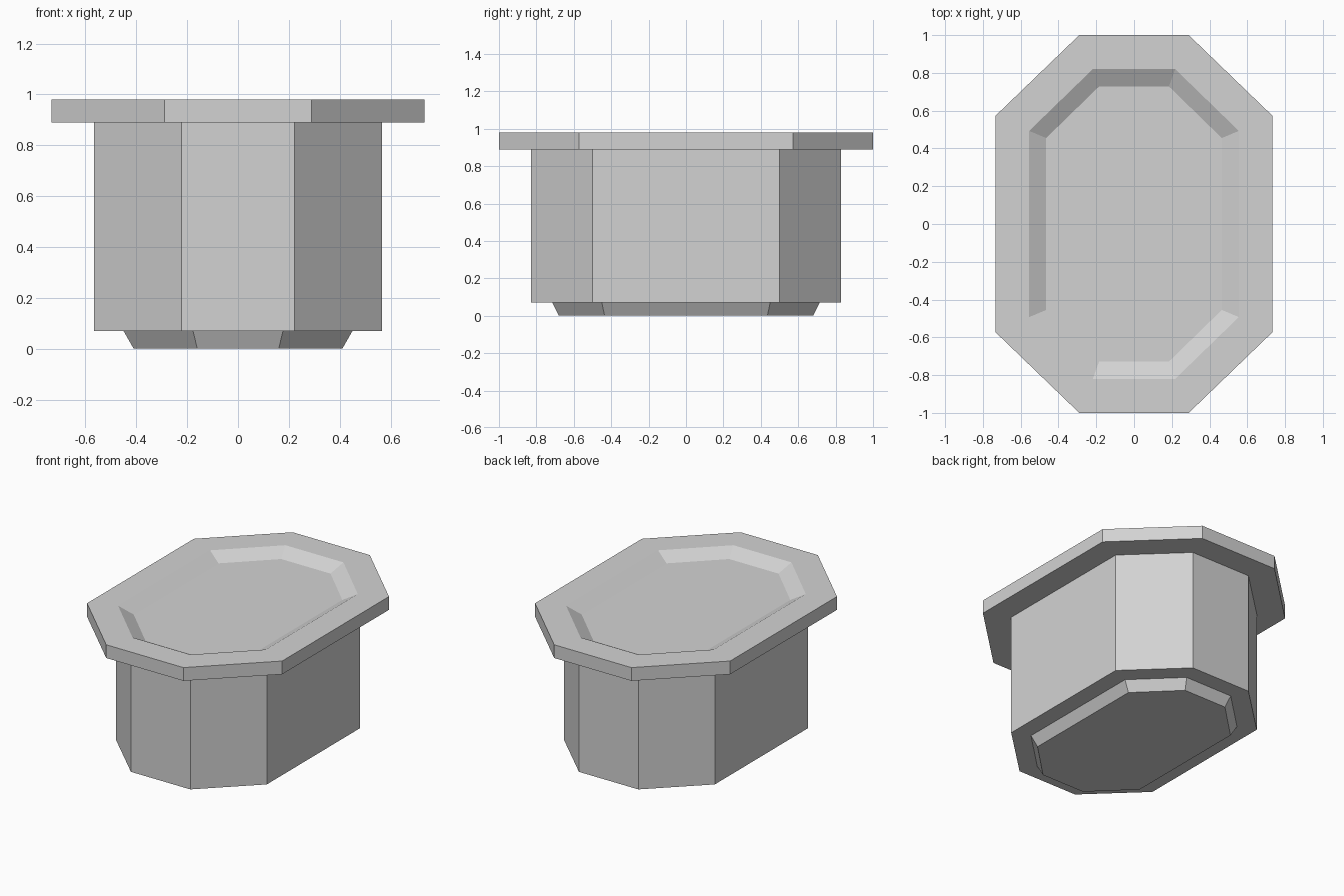
import bpy
import bmesh

cube = bpy.data.objects.get("Cube")
if cube:
    bpy.data.objects.remove(cube, do_unlink=True)

# Single grey material
grey = bpy.data.materials.new("plain grey")
grey.use_nodes = True
colour = (0.65, 0.65, 0.65, 1)
grey.diffuse_color = colour
grey.node_tree.nodes["Principled BSDF"].inputs["Base Color"].default_value = colour


def octagon(bm, x, y, cut_x, cut_y, z):
    """Ring of a long octagon: half sizes x, y and half lengths of its flat sides."""
    corners = [(x, cut_y), (cut_x, y), (-cut_x, y), (-x, cut_y)]
    corners += [(-px, -py) for px, py in corners]
    return [bm.verts.new((px, py, z)) for px, py in corners]


# One closed skin, from the foot up over the rim and down into the recess
sections = [
    (0.41, 0.68, 0.16, 0.435, 0.0),     # foot, underside
    (0.45, 0.715, 0.177, 0.45, 0.07),   # foot, top
    (0.567, 0.83, 0.223, 0.5, 0.07),    # body, bottom
    (0.567, 0.83, 0.223, 0.5, 0.89),    # body, top
    (0.733, 1.0, 0.29, 0.573, 0.89),    # rim, underside
    (0.733, 1.0, 0.29, 0.573, 0.98),    # rim, top
    (0.555, 0.82, 0.218, 0.493, 0.98),  # recess, upper edge
    (0.465, 0.728, 0.185, 0.455, 0.93), # recess, floor
]
bm = bmesh.new()
rings = [octagon(bm, *section) for section in sections]
for low, high in zip(rings, rings[1:]):
    for i in range(len(low)):
        j = (i + 1) % len(low)
        bm.faces.new((low[i], low[j], high[j], high[i]))
bm.faces.new(rings[0][::-1])
bm.faces.new(rings[-1])
bmesh.ops.recalc_face_normals(bm, faces=bm.faces)

mesh = bpy.data.meshes.new("octagonal_plug")
bm.to_mesh(mesh)
bm.free()
mesh.materials.append(grey)
plug = bpy.data.objects.new("octagonal_plug", mesh)
bpy.context.collection.objects.link(plug)
